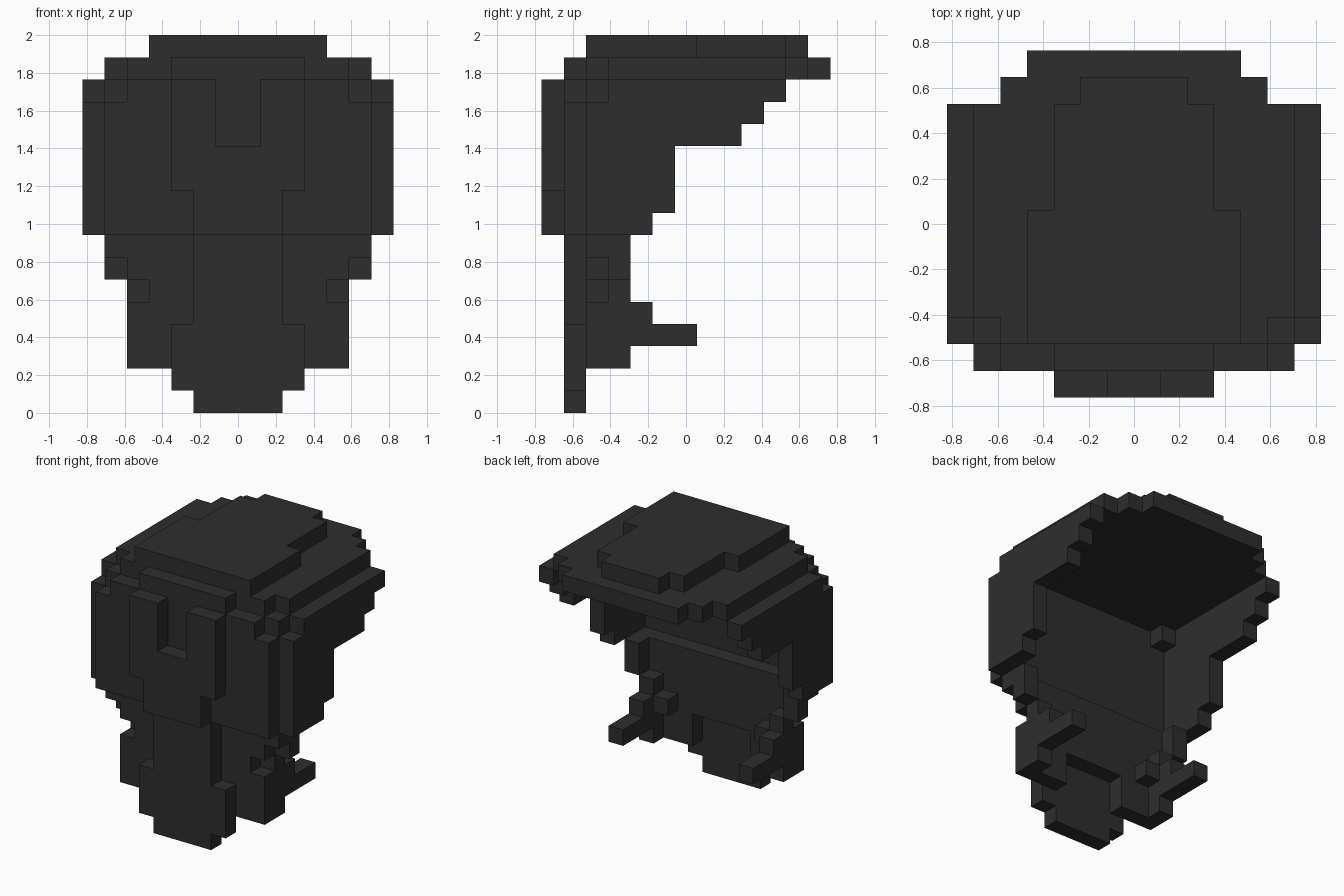
import bpy, bmesh, math

if "Cube" in bpy.data.objects:
    bpy.data.objects.remove(bpy.data.objects["Cube"])

U = 2 / 17            # edge of one block
CENTRE_Y = 6.5        # middle of the 13-block depth


def block(inner, outer, ys, zs):
    """Mirrored blocks between two distances from the middle plane."""
    return {(x, y, z) for i in range(inner, outer) for x in (i, -1 - i) for y in ys for z in zs}


def slab(z, y, halves):
    """Flat layer, one half-width per row going back."""
    return set().union(*(block(0, h, [y + i], [z]) for i, h in enumerate(halves)))


def sheet(y, z, halves):
    """Upright layer, one half-width per row going up."""
    return set().union(*(block(0, h, [y], [z + i]) for i, h in enumerate(halves)))


def fin(inner, outer, y, z, depths):
    """Pair of side pieces, one depth per row going up."""
    return set().union(*(block(inner, outer, range(y, y + d), [z + i]) for i, d in enumerate(depths)))


grids = {}
# stepped top cap and roof slab
grids["crown_plate"] = slab(16, 2, [4] * 5 + [3] * 4 + [2])
grids["roof"] = slab(15, 1, [3, 5] + [6] * 8 + [5, 4])
# front wall with filled inner corners
grids["front_wall"] = sheet(1, 8, [6] * 6 + [5]) | block(5, 6, [2], [14])
# raised panel with a notch at the top
grids["front_panel"] = sheet(0, 8, [2] * 2 + [3] * 5) - block(0, 1, [0], range(12, 15))
# side walls stepping back towards the top, front top corner trimmed
grids["side_walls"] = fin(6, 7, 2, 8, [3, 4, 4, 4, 7, 8, 9]) - block(6, 7, [2], [14])
# recessed lower wall with two legs
grids["lower_wall"] = sheet(2, 4, [5, 4, 5, 6]) | block(2, 5, [2], [2, 3])
# long strip hanging down the middle
grids["centre_strip"] = sheet(1, 0, [2] + [3] * 3 + [2] * 4)
# stepped blocks and prongs pointing back
grids["side_prongs"] = (fin(4, 5, 3, 2, [1, 4, 2, 1]) | fin(5, 6, 3, 6, [1, 1])
                        | block(3, 4, [3], [4]))

filled = set().union(*grids.values())

charcoal = bpy.data.materials.new("charcoal")
charcoal.diffuse_color = (0.027, 0.027, 0.027, 1)
charcoal.use_nodes = True
charcoal.node_tree.nodes["Principled BSDF"].inputs["Base Color"].default_value = charcoal.diffuse_color


def build(name, grid):
    """Skin the blocks of one part, leaving out faces hidden between blocks."""
    bm = bmesh.new()
    verts = {}

    def vert(p):
        if p not in verts:
            verts[p] = bm.verts.new((p[0] * U, (p[1] - CENTRE_Y) * U, p[2] * U))
        return verts[p]

    for cell in sorted(grid):
        for axis in range(3):
            for side in (0, 1):
                near = list(cell)
                near[axis] += 2 * side - 1
                if tuple(near) in filled:
                    continue
                ring = []
                for a, b in ((0, 0), (1, 0), (1, 1), (0, 1)):
                    p = list(cell)
                    p[axis] += side
                    p[(axis + 1) % 3] += a
                    p[(axis + 2) % 3] += b
                    ring.append(vert(tuple(p)))
                bm.faces.new(ring if side else ring[::-1])
    bm.normal_update()
    # merge flat regions
    bmesh.ops.dissolve_limit(bm, angle_limit=math.radians(1), verts=bm.verts[:], edges=bm.edges[:])
    mesh = bpy.data.meshes.new(name)
    bm.to_mesh(mesh)
    bm.free()
    mesh.materials.append(charcoal)
    bpy.context.collection.objects.link(bpy.data.objects.new(name, mesh))


for part_name, part_grid in grids.items():
    build(part_name, part_grid)
